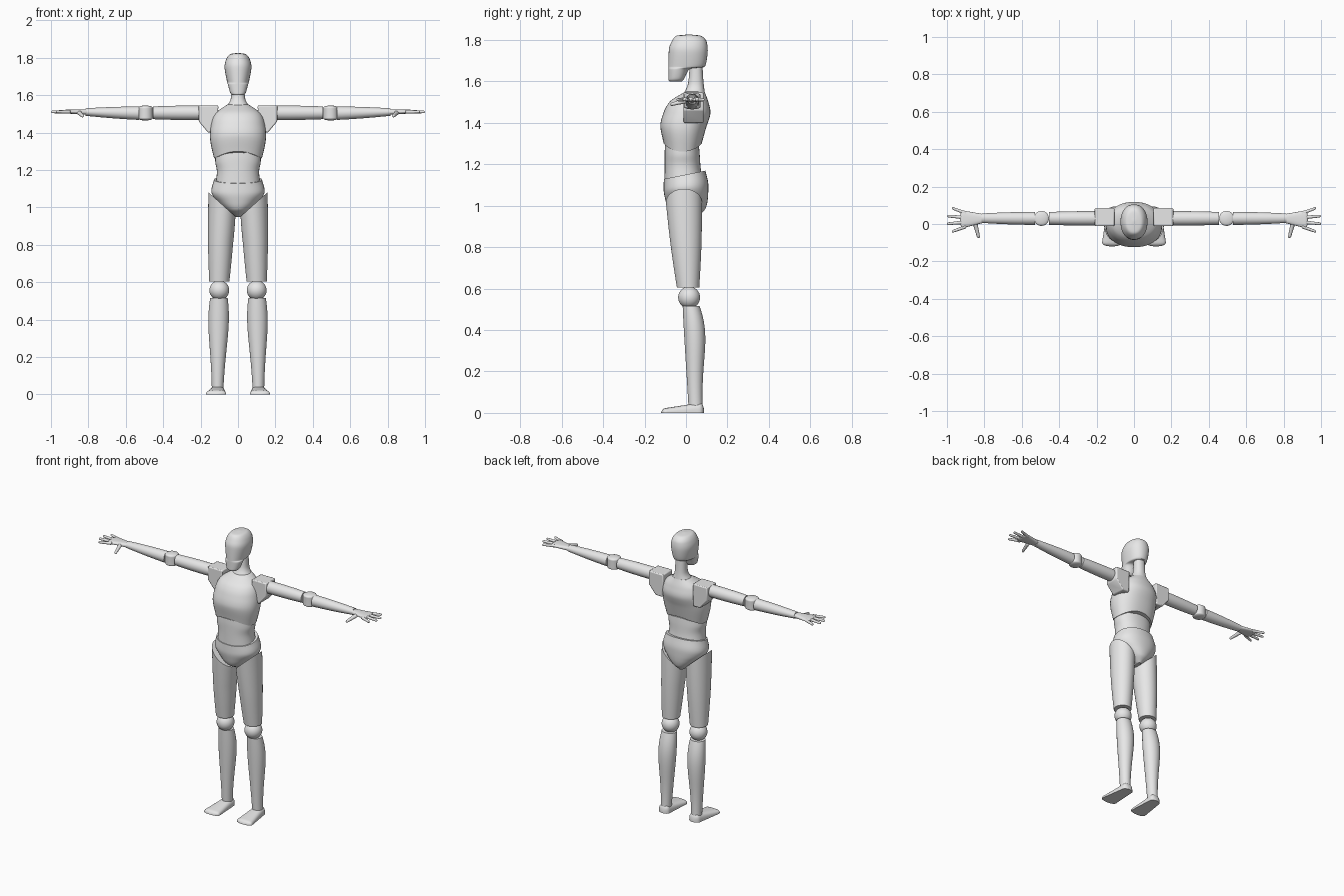
import bpy, bmesh, math
from collections import namedtuple
from mathutils import Matrix, Vector

cube = bpy.data.objects.get("Cube")
if cube:
    bpy.data.objects.remove(cube, do_unlink=True)

grey = bpy.data.materials.new("mannequin_grey")
grey.use_nodes = True
grey.diffuse_color = (.8, .8, .8, 1)
grey.node_tree.nodes["Principled BSDF"].inputs["Base Color"].default_value = grey.diffuse_color

Ring = namedtuple("Ring", "z width front back")
SIDES = 36
STEPS = 24


def finish(name, bm, matrix=Matrix()):
    """Turn a bmesh into a named, shaded object."""
    bm.transform(matrix)
    bmesh.ops.recalc_face_normals(bm, faces=bm.faces)
    mesh = bpy.data.meshes.new(name)
    bm.to_mesh(mesh)
    bm.free()
    mesh.materials.append(grey)
    obj = bpy.data.objects.new(name, mesh)
    bpy.context.collection.objects.link(obj)
    for other in bpy.context.selected_objects:
        other.select_set(False)
    obj.select_set(True)
    bpy.context.view_layer.objects.active = obj
    bpy.ops.object.shade_smooth_by_angle(angle=math.radians(40))
    return obj


def section(centre, axis, radii, power):
    """Rounded cross-section square to the given axis number."""
    first, second = [i for i in range(3) if i != axis]
    points = []
    for i in range(SIDES):
        angle = math.tau * i / SIDES
        c, s = math.cos(angle), math.sin(angle)
        point = Vector(centre)
        point[first] += radii[0] * math.copysign(abs(c) ** (2 / power), c)
        point[second] += radii[1] * math.copysign(abs(s) ** (2 / power), s)
        points.append(point)
    return points


def skin(name, sections, warp, matrix=Matrix()):
    """Join the cross-sections into a closed solid."""
    bm = bmesh.new()
    loops = [[bm.verts.new(warp(p) if warp else p) for p in points] for points in sections]
    for low, high in zip(loops, loops[1:]):
        for i in range(SIDES):
            j = (i + 1) % SIDES
            bm.faces.new((low[i], low[j], high[j], high[i]))
    bm.faces.new(loops[0])
    bm.faces.new(loops[-1])
    return finish(name, bm, matrix)


def slope(rings, i, k):
    """Tangent that never overshoots its neighbours."""
    before = rings[i][k] - rings[max(i - 1, 0)][k]
    after = rings[min(i + 1, len(rings) - 1)][k] - rings[i][k]
    if i in (0, len(rings) - 1):
        return before + after
    return 2 * before * after / (before + after) if before * after > 0 else 0


def body(name, rings, warp=None, power=2.2):
    """Smooth upright solid through a few rings on the centre line."""
    sections = []
    for i in range(len(rings) - 1):
        for step in range(7):
            t = step / 6
            z, width, front, back = [
                rings[i][k] + (rings[i + 1][k] - rings[i][k]) * t * t * (3 - 2 * t)
                + slope(rings, i, k) * t * (1 - t) ** 2
                - slope(rings, i + 1, k) * t * t * (1 - t) for k in range(4)]
            if i == 0 or step:
                centre = (0, (front + back) / 2, z)
                sections.append(section(centre, 2, (width, (back - front) / 2), power))
    skin(name, sections, warp)


def limb(name, side, start, end, size, end_size, bulge=0, peak=1, sway=0,
         rounding=0, power=2, warp=None):
    """Tapered solid between two points, with an optional swelling and round ends."""
    start, end = Vector(start), Vector(end)
    size, end_size = Vector(size), Vector(end_size)
    axis = max(range(3), key=lambda i: abs(end[i] - start[i]))
    sections = []
    for i in range(STEPS + 1):
        t = (1 - math.cos(math.pi * i / STEPS)) / 2
        swell = math.sin(math.pi * t ** peak)
        centre = start.lerp(end, t) + Vector((0, sway * swell, 0))
        radii = size.lerp(end_size, t) + Vector((bulge, bulge)) * swell
        if rounding:
            depth = min(t, 1 - t) / rounding
            if depth < 1:
                radii *= max(.1, math.sqrt(1 - (1 - depth) ** 2))
        sections.append(section(centre, axis, radii, power))
    skin(name, sections, warp, side)


def clamp(v):
    return max(0, min(1, v))


# Seam shaping
def chest_hem(p):
    p.z += .04 * (1 - (p.x / .13) ** 2) * clamp((1.4 - p.z) / .14)
    return p


def pelvis_top(p):
    p.z += (.02 + .2 * p.y) * clamp((p.z - 1.05) / .08)
    return p


def thigh_top(p):
    p.z += .9 * (p.x - .09) * clamp((p.z - .8) / .2)
    return p


def flat_sole(p):
    p.z = max(p.z, 0)
    return p


# Head, with the jaw cut away behind the chin
body("head", [
    Ring(z=1.6, width=.03, front=-.08, back=-.02),
    Ring(z=1.61, width=.04, front=-.085, back=-.01),
    Ring(z=1.66, width=.055, front=-.085, back=.02),
    Ring(z=1.67, width=.058, front=-.085, back=.09),
    Ring(z=1.75, width=.072, front=-.083, back=.105),
    Ring(z=1.79, width=.064, front=-.07, back=.1),
    Ring(z=1.82, width=.04, front=-.045, back=.07),
    Ring(z=1.826, width=.005, front=.01, back=.02)])
body("neck", [
    Ring(z=1.52, width=.075, front=-.025, back=.095),
    Ring(z=1.59, width=.037, front=.01, back=.085),
    Ring(z=1.7, width=.033, front=.02, back=.078)])

# Torso
body("chest", [
    Ring(z=1.26, width=.128, front=-.108, back=.076),
    Ring(z=1.38, width=.15, front=-.124, back=.1),
    Ring(z=1.45, width=.143, front=-.108, back=.118),
    Ring(z=1.5, width=.124, front=-.08, back=.108),
    Ring(z=1.55, width=.058, front=-.005, back=.09)], chest_hem)
body("waist", [
    Ring(z=1.09, width=.124, front=-.104, back=.088),
    Ring(z=1.19, width=.113, front=-.103, back=.07),
    Ring(z=1.25, width=.122, front=-.103, back=.066),
    Ring(z=1.31, width=.12, front=-.1, back=.06)])
body("pelvis", [
    Ring(z=.95, width=.015, front=-.02, back=.06),
    Ring(z=.99, width=.068, front=-.085, back=.096),
    Ring(z=1.03, width=.108, front=-.1, back=.105),
    Ring(z=1.08, width=.143, front=-.108, back=.108),
    Ring(z=1.13, width=.128, front=-.107, back=.094)], pelvis_top)

for label, side in (("left_", Matrix()), ("right_", Matrix.Diagonal((-1, 1, 1, 1)))):
    # Leg
    limb(label + "thigh", side, start=(.1, .01, .605), end=(.086, -.01, 1.02),
         size=(.054, .054), end_size=(.072, .087), bulge=.004, warp=thigh_top)
    bm = bmesh.new()
    bmesh.ops.create_uvsphere(bm, u_segments=32, v_segments=16, radius=.053)
    finish(label + "knee", bm, side @ Matrix.Translation((.1, .015, .557)))
    limb(label + "shin", side, start=(.109, .046, .03), end=(.102, .025, .515),
         size=(.031, .034), end_size=(.047, .041), bulge=.012, peak=2, sway=.011)
    limb(label + "foot", side, start=(.108, .088, 0), end=(.118, -.12, 0),
         size=(.034, .052), end_size=(.056, .02), rounding=.1, power=3, warp=flat_sole)

    # Shoulder block
    bm = bmesh.new()
    outline = [(.105, 1.545), (.21, 1.545), (.21, 1.46), (.16, 1.4), (.11, 1.4)]
    base = bm.faces.new([bm.verts.new((x, -.012, z)) for x, z in outline])
    grown = bmesh.ops.extrude_face_region(bm, geom=[base])["geom"]
    bmesh.ops.translate(bm, vec=(0, .097, 0),
                        verts=[v for v in grown if isinstance(v, bmesh.types.BMVert)])
    block = finish(label + "shoulder", bm, side)
    bevel = block.modifiers.new("soft_edges", "BEVEL")
    bevel.width = .006
    bevel.segments = 2

    # Arm
    limb(label + "upper_arm", side, start=(.18, .03, 1.506), end=(.455, .03, 1.506),
         size=(.038, .038), end_size=(.034, .034), bulge=.002)
    limb(label + "elbow", side, start=(.495, .03, 1.465), end=(.495, .03, 1.545),
         size=(.04, .04), end_size=(.04, .04), rounding=.15)
    limb(label + "forearm", side, start=(.53, .03, 1.504), end=(.815, .031, 1.51),
         size=(.035, .036), end_size=(.025, .02), bulge=.002)

    # Hand, with the fingers fanned evenly
    limb(label + "palm", side, start=(.79, .03, 1.51), end=(.93, .025, 1.513),
         size=(.02, .015), end_size=(.05, .01), rounding=.1, power=2.5)
    for i, digit in enumerate(("little", "ring", "middle", "index")):
        spread = i - 1.5
        limb(label + digit + "_finger", side, start=(.895, .022 - .023 * spread, 1.512),
             end=(1.003 - .0133 * spread ** 2, .022 - .042 * spread, 1.511),
             size=(.01, .01), end_size=(.007, .007), rounding=.1)
    limb(label + "thumb", side, start=(.85, .005, 1.507), end=(.83, -.075, 1.488),
         size=(.013, .012), end_size=(.008, .008), rounding=.1)
